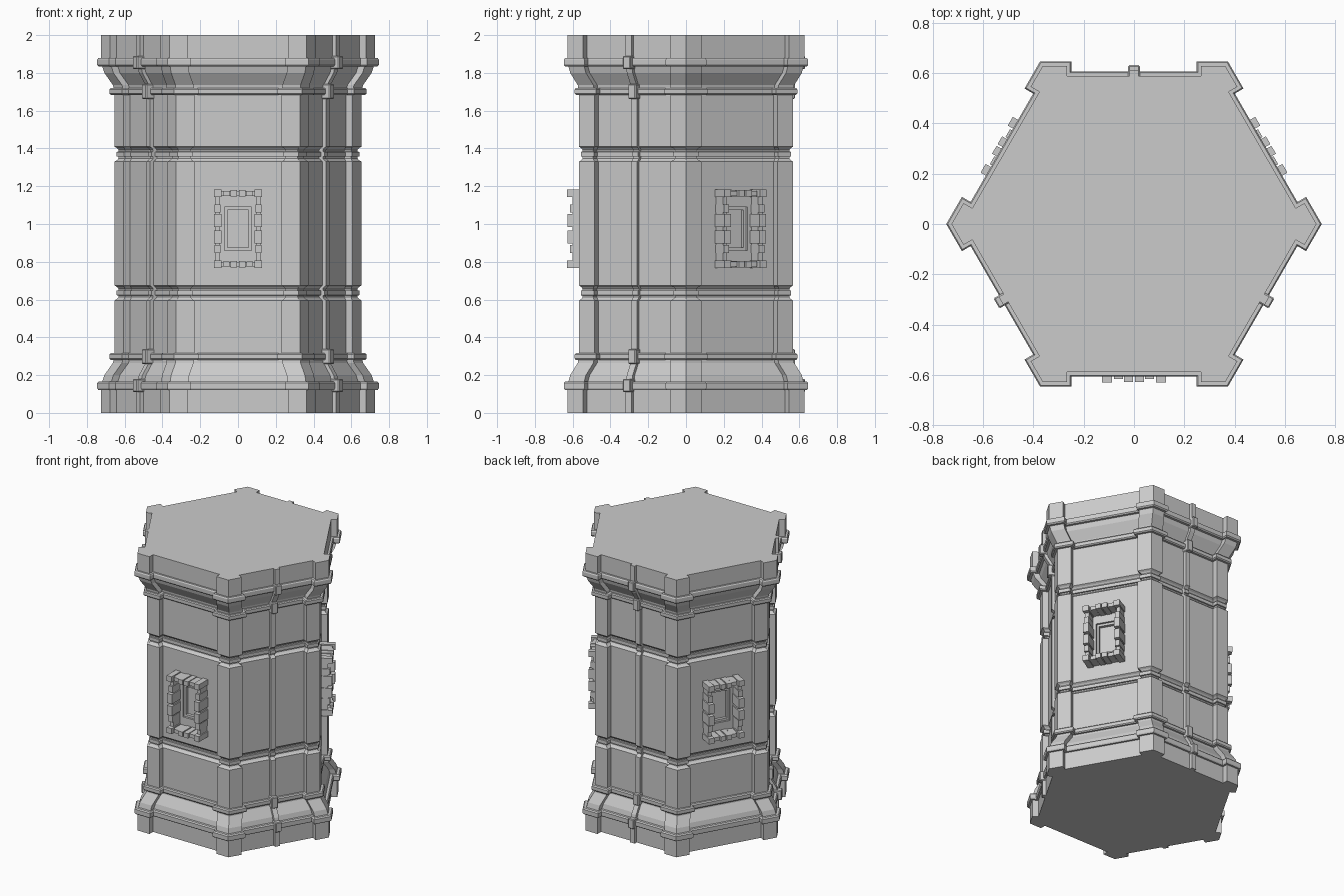
import bpy, bmesh
from math import radians, sqrt
from mathutils import Matrix, Vector

if "Cube" in bpy.data.objects:
    bpy.data.objects.remove(bpy.data.objects["Cube"])

SHAFT, CAP = 0.567, 0.628      # face distances of the corner piers
DEPTH, ARM = 0.04, 0.096       # wall setback and pier width per side

# Lower half of the wall profile: height, face distance, moulding offset
BASE = [(0, CAP, 0), (.122, CAP, 0), (.122, CAP, .013), (.13, CAP, .018), (.158, CAP, .018),
        (.166, CAP, .011), (.166, .622, 0), (.20, .613, 0), (.265, .573, 0), (.28, .571, 0),
        (.28, SHAFT, .017), (.287, SHAFT, .022), (.31, SHAFT, .022), (.317, SHAFT, .015),
        (.317, SHAFT, 0)]


def groove(z):
    """Recessed belt with a small bead in it."""
    return [(z + dz, SHAFT, o) for dz, o in
            [(-.04, 0), (-.032, -.012), (-.022, -.02), (-.013, -.02), (-.012, -.01), (.012, -.01),
             (.013, -.02), (.022, -.02), (.032, -.012), (.04, 0)]]


PROFILE = BASE + groove(.635) + groove(1.37) + [(2 - z, a, o) for z, a, o in reversed(BASE)]


def face_frame(angle):
    """Local x runs along a face, local y points outwards."""
    return Matrix.Rotation(radians(angle - 90), 4, 'Z')


def add_object(name, bm):
    bmesh.ops.recalc_face_normals(bm, faces=bm.faces)
    mesh = bpy.data.meshes.new(name)
    bm.to_mesh(mesh)
    bm.free()
    ob = bpy.data.objects.new(name, mesh)
    bpy.context.collection.objects.link(ob)
    return ob


def loft(bm, rings):
    rows = [[bm.verts.new(p) for p in ring] for ring in rings]
    n = len(rows[0])
    for a, b in zip(rows, rows[1:]):
        for i in range(n):
            bm.faces.new((a[i], a[(i + 1) % n], b[(i + 1) % n], b[i]))
    bm.faces.new(rows[0][::-1])
    bm.faces.new(rows[-1])


def box(bm, frame, x0, x1, y0, y1, z0, z1):
    m = (frame @ Matrix.Translation(((x0 + x1) / 2, (y0 + y1) / 2, (z0 + z1) / 2))
         @ Matrix.Diagonal((x1 - x0, y1 - y0, z1 - z0, 1)))
    bmesh.ops.create_cube(bm, size=1, matrix=m)


def tower_ring(z, a, off):
    outer, wall = a + off, a + off - DEPTH
    x = a / sqrt(3) - ARM - off
    pts = []
    for k in range(6):
        f = face_frame(30 + 60 * k)
        local = [(outer / sqrt(3), outer), (x, outer), (x, wall), (-x, wall), (-x, outer)]
        pts += [f @ Vector((px, py, z)) for px, py in local]
    return pts


# Tower body with corner piers
bm = bmesh.new()
loft(bm, [tower_ring(*p) for p in PROFILE])
tower = add_object("tower_body", bm)

# Stepped window recesses on alternate faces
WALL, WZ = SHAFT - DEPTH, .975
for name, hx, hz, depth in [("recess_outer", .071, .116, .014), ("recess_inner", .056, .10, .035)]:
    bm = bmesh.new()
    for ang in (30, 150, 270):
        box(bm, face_frame(ang), -hx, hx, WALL - depth, WALL + .1, WZ - hz, WZ + hz)
    cutter = add_object(name + "_cutter", bm)
    cutter.hide_render = True
    cutter.hide_set(True)
    mod = tower.modifiers.new(name, 'BOOLEAN')
    mod.operation, mod.object, mod.solver = 'DIFFERENCE', cutter, 'EXACT'

# Window surrounds: backing bars, with stone blocks along them
FX, FZ = .108, .187            # centre lines of the frame bars
for ang in (30, 150, 270):
    f = face_frame(ang)
    bm = bmesh.new()
    for s in (-1, 1):
        box(bm, f, s * FX - .013, s * FX + .013, WALL - .01, .60, WZ - FZ, WZ + FZ)
        box(bm, f, -FX, FX, WALL - .01, .60, WZ + s * FZ - .012, WZ + s * FZ + .012)
        for t in (-1, 1):
            # corner, large and small blocks
            for cx, cz, hx, hz, y in [(s * FX, t * FZ, .02, .02, .63),
                                      (s * FX, t * .043, .02, .034, .628),
                                      (s * FX, t * .107, .016, .022, .615),
                                      (t * .022, s * FZ, .018, .017, .628),
                                      (t * .062, s * FZ, .018, .013, .615)]:
                box(bm, f, cx - hx, cx + hx, WALL - .01, y, WZ + cz - hz, WZ + cz + hz)
    add_object("window_frame", bm)

# Vertical ribs on the other faces, with clasps over the mouldings
for ang in (90, 210, 330):
    f = face_frame(ang)
    bm = bmesh.new()
    loft(bm, [[f @ Vector((x, y, z)) for x, y in
               [(.018, a - .12), (.018, a + o - DEPTH + .022),
                (-.018, a + o - DEPTH + .022), (-.018, a - .12)]] for z, a, o in PROFILE])
    add_object("wall_rib", bm)
    bm = bmesh.new()
    for z, y, h in [(.145, .631, .035), (.298, .576, .04)]:
        for c in (z, 2 - z):
            box(bm, f, -.023, .023, y - .07, y, c - h, c + h)
    bmesh.ops.bevel(bm, geom=[e for e in bm.edges], offset=.005, segments=1, affect='EDGES')
    add_object("rib_clasps", bm)
